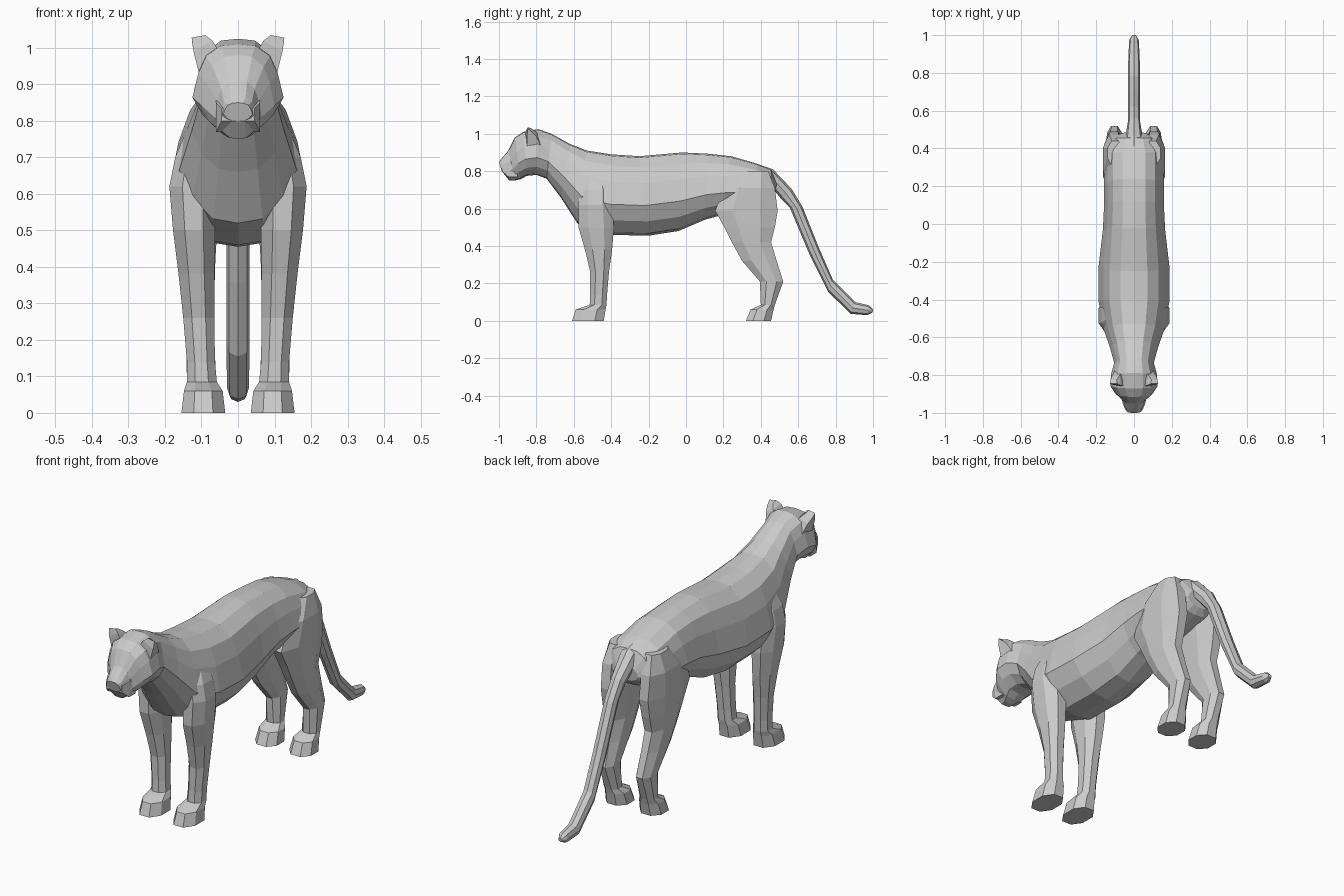
import bpy, bmesh
from mathutils import Vector


def make_object(name, bm, mirror=False):
    bmesh.ops.recalc_face_normals(bm, faces=bm.faces)
    mesh = bpy.data.meshes.new(name)
    bm.to_mesh(mesh)
    bm.free()
    obj = bpy.data.objects.new(name, mesh)
    bpy.context.collection.objects.link(obj)
    if mirror:
        obj.modifiers.new("mirror", 'MIRROR').use_axis[0] = True
    return obj


def loft(name, rings, mirror=False):
    bm = bmesh.new()
    loops = [[bm.verts.new(p) for p in ring] for ring in rings]
    n = len(loops[0])
    for a, b in zip(loops, loops[1:]):
        for i in range(n):
            j = (i + 1) % n
            bm.faces.new((a[i], a[j], b[j], b[i]))
    bm.faces.new(loops[0])
    bm.faces.new(loops[-1])
    return make_object(name, bm, mirror)


def spine_ring(section, half):
    """Symmetric ring between a top and a bottom point, half = (width, depth) fractions."""
    ty, tz, by, bz, w = section
    pts = [Vector((w * u, ty + (by - ty) * t, tz + (bz - tz) * t)) for u, t in half]
    return pts + [Vector((-p.x, p.y, p.z)) for p in reversed(pts[1:-1])]


def leg_ring(z, y0, y1, x0, x1, c=0.28):
    """Rectangle with cut corners."""
    dx, dy = (x1 - x0) * c, (y1 - y0) * c
    return [(x0 + dx, y0, z), (x1 - dx, y0, z), (x1, y0 + dy, z), (x1, y1 - dy, z),
            (x1 - dx, y1, z), (x0 + dx, y1, z), (x0, y1 - dy, z), (x0, y0 + dy, z)]


# Head, neck and trunk: top y, z, bottom y, z, half width
trunk_half = [(0, 0), (.38, .02), (.70, .14), (.87, .34), (1, .62), (.78, .82), (.42, .97), (0, 1)]
trunk = [
    (-1.0, .85, -.985, .80, .04), (-.985, .87, -.945, .75, .055), (-.95, .91, -.915, .75, .065),
    (-.915, .98, -.885, .757, .10), (-.87, 1.01, -.85, .775, .125), (-.79, 1.025, -.80, .78, .122),
    (-.72, 1.0, -.745, .76, .105), (-.62, .945, -.67, .66, .128), (-.53, .91, -.58, .52, .16),
    (-.40, .89, -.42, .46, .187), (-.25, .88, -.20, .455, .187), (-.02, .90, -.04, .48, .165),
    (.12, .893, .10, .54, .158), (.24, .88, .19, .565, .16), (.38, .84, .36, .60, .16),
    (.455, .81, .45, .63, .125), (.485, .74, .475, .66, .07)]
loft("body", [spine_ring(s, trunk_half) for s in trunk])

# Tail
tail_half = [(0, 0), (.75, .15), (1, .5), (.75, .85), (0, 1)]
tail = [
    (.39, .835, .42, .70, .065), (.465, .81, .47, .70, .045), (.565, .705, .51, .65, .033),
    (.625, .605, .555, .605, .032), (.715, .38, .66, .355, .032), (.785, .22, .76, .155, .032),
    (.905, .10, .88, .037, .03), (.98, .082, .97, .03, .025), (1.0, .062, .998, .045, .01)]
loft("tail", [spine_ring(s, tail_half) for s in tail])

# Legs with paws: z, y front, y back, x inner, x outer
front_leg = [
    (.80, -.52, -.43, .07, .13), (.70, -.57, -.40, .06, .172), (.62, -.575, -.395, .06, .188),
    (.50, -.575, -.385, .063, .178), (.38, -.54, -.395, .065, .163), (.26, -.512, -.412, .065, .15),
    (.14, -.512, -.422, .063, .14), (.085, -.515, -.425, .058, .14), (.06, -.59, -.43, .042, .148),
    (0, -.61, -.44, .035, .155)]
hind_leg = [
    (.80, .31, .44, .06, .14), (.71, .21, .475, .05, .165), (.59, .155, .49, .05, .163),
    (.50, .205, .475, .057, .16), (.42, .245, .455, .062, .155), (.32, .30, .485, .065, .148),
    (.21, .395, .52, .065, .142), (.085, .40, .475, .06, .14), (.06, .345, .468, .042, .148),
    (0, .32, .455, .035, .155)]
for name, rows in (("front_legs", front_leg), ("hind_legs", hind_leg)):
    loft(name, [leg_ring(*r) for r in rows], mirror=True)

# Ears
ear = [[(.05, -.86, .985), (.108, -.85, .935), (.10, -.775, .935), (.055, -.78, .985)],
       [(.07, -.855, 1.02), (.122, -.85, .99), (.115, -.80, .985), (.075, -.80, 1.01)],
       [(.09, -.845, 1.035), (.127, -.845, 1.028), (.125, -.825, 1.01), (.092, -.825, 1.028)]]
loft("ears", ear, mirror=True)

# Muzzle pads
bm = bmesh.new()
for y, w, z0, z1 in ((-.985, .045, .80, .835), (-.95, .06, .77, .85), (-.90, .06, .77, .87)):
    for x in (0, w):
        for z in (z0, z1):
            bm.verts.new((x, y, z))
bmesh.ops.convex_hull(bm, input=bm.verts)
make_object("muzzle", bm, mirror=True)
